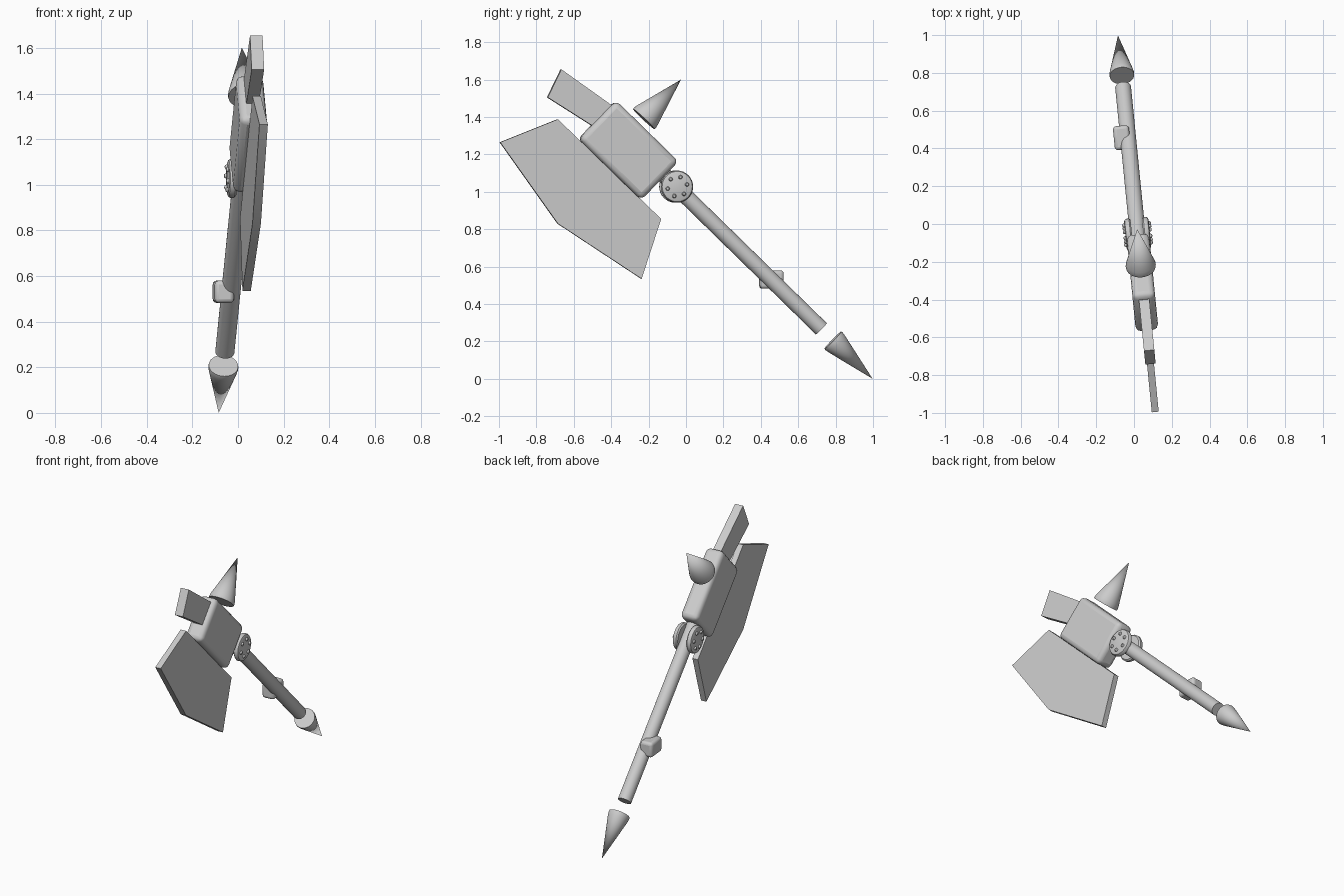
import bpy, bmesh, math
from mathutils import Matrix, Vector

old = bpy.data.objects.get("Cube")
if old:
    bpy.data.objects.remove(old, do_unlink=True)

grey = bpy.data.materials.new("pale grey")
grey.use_nodes = True
grey.diffuse_color = (0.6, 0.6, 0.6, 1)
grey.node_tree.nodes["Principled BSDF"].inputs["Base Color"].default_value = (0.6, 0.6, 0.6, 1)

# Whole weapon lies in one upright plane, turned slightly about z
POSE = Matrix.Translation((0.014, 0, 0)) @ Matrix.Rotation(math.radians(5.65), 4, 'Z')
TILT = math.radians(-44.2)


def finish(name, bm, place=Matrix(), bevel=0.0):
    bmesh.ops.recalc_face_normals(bm, faces=bm.faces)
    mesh = bpy.data.meshes.new(name)
    bm.to_mesh(mesh)
    bm.free()
    mesh.materials.append(grey)
    ob = bpy.data.objects.new(name, mesh)
    bpy.context.collection.objects.link(ob)
    ob.matrix_world = POSE @ place
    if bevel:
        mod = ob.modifiers.new("rounded edges", 'BEVEL')
        mod.width, mod.segments = bevel, 3
    bpy.ops.object.select_all(action='DESELECT')
    ob.select_set(True)
    bpy.context.view_layer.objects.active = ob
    bpy.ops.object.shade_smooth_by_angle(angle=math.radians(35))
    return ob


def block(name, centre, size, tilt, bevel):
    bm = bmesh.new()
    bmesh.ops.create_cube(bm, size=1)
    bmesh.ops.scale(bm, vec=size, verts=bm.verts)
    finish(name, bm, Matrix.Translation(centre) @ Matrix.Rotation(tilt, 4, 'X'), bevel)


def plate(name, outline, thick):
    bm = bmesh.new()
    face = bm.faces.new([bm.verts.new((-thick / 2, y, z)) for y, z in outline])
    side = bmesh.ops.extrude_face_region(bm, geom=[face])["geom"]
    bmesh.ops.translate(bm, vec=(thick, 0, 0),
                        verts=[v for v in side if isinstance(v, bmesh.types.BMVert)])
    finish(name, bm)


def lathe(name, profile, start, direction, sides=32):
    # profile is (radius, distance along the direction)
    bm = bmesh.new()
    path = [bm.verts.new((r, 0, h)) for r, h in profile]
    edges = [bm.edges.new(pair) for pair in zip(path, path[1:])]
    bmesh.ops.spin(bm, geom=path + edges, cent=(0, 0, 0), axis=(0, 0, 1),
                   angle=math.tau, steps=sides, use_duplicate=False)
    bmesh.ops.remove_doubles(bm, verts=bm.verts, dist=0.0001)
    turn = Vector(direction).to_track_quat('Z', 'Y').to_matrix().to_4x4()
    finish(name, bm, Matrix.Translation(start) @ turn)


def spike(name, base, tip, radius):
    axis = Vector(tip) - Vector(base)
    lathe(name, [(0, 0), (radius * 0.98, 0), (radius, 0.01), (radius * 0.94, 0.032),
                 (0, axis.length)], base, axis)


# Head, blade and rear arm
block("head_block", (0, -0.311, 1.222), (0.12, 0.468, 0.288), TILT, 0.03)
plate("blade", [(-0.69, 1.388), (-1.0, 1.265), (-0.69, 0.83), (-0.24, 0.535), (-0.135, 0.855)], 0.037)
plate("head_arm", [(-0.672, 1.655), (-0.745, 1.505), (-0.46, 1.325), (-0.32, 1.405)], 0.055)

# Handle running up into the head
low, high = Vector((0, 0.727, 0.268)), Vector((0, -0.19, 1.16))
length = (high - low).length
lathe("handle", [(0, 0), (0.042, 0), (0.042, length), (0, length)], low, high - low)
block("handle_catch", (-0.033, 0.462, 0.531), (0.085, 0.128, 0.098), 0, 0.018)

# Floating spikes
spike("head_spike", (0, -0.227, 1.389), (0, -0.027, 1.6), 0.08)
spike("pommel_spike", (0, 0.789, 0.207), (0, 1.003, 0), 0.066)

# Riveted hub discs on both sides
hub = Vector((0, -0.053, 1.028))
for side, label in ((1, "left"), (-1, "right")):
    lathe("hub_disc_" + label, [(0, 0), (0.078, 0), (0.086, 0.008), (0.086, 0.022),
                                (0.081, 0.031), (0.072, 0.035), (0, 0.035)],
          hub + Vector((side * 0.03, 0, 0)), (side, 0, 0))
    for i in range(6):
        a = math.tau * (i + 0.2) / 6
        spot = hub + Vector((side * 0.062, 0.053 * math.cos(a), 0.053 * math.sin(a)))
        lathe(f"rivet_{label}_{i + 1}", [(0.011, 0), (0.011, 0.007), (0.007, 0.013), (0, 0.015)],
              spot, (side, 0, 0), 12)
